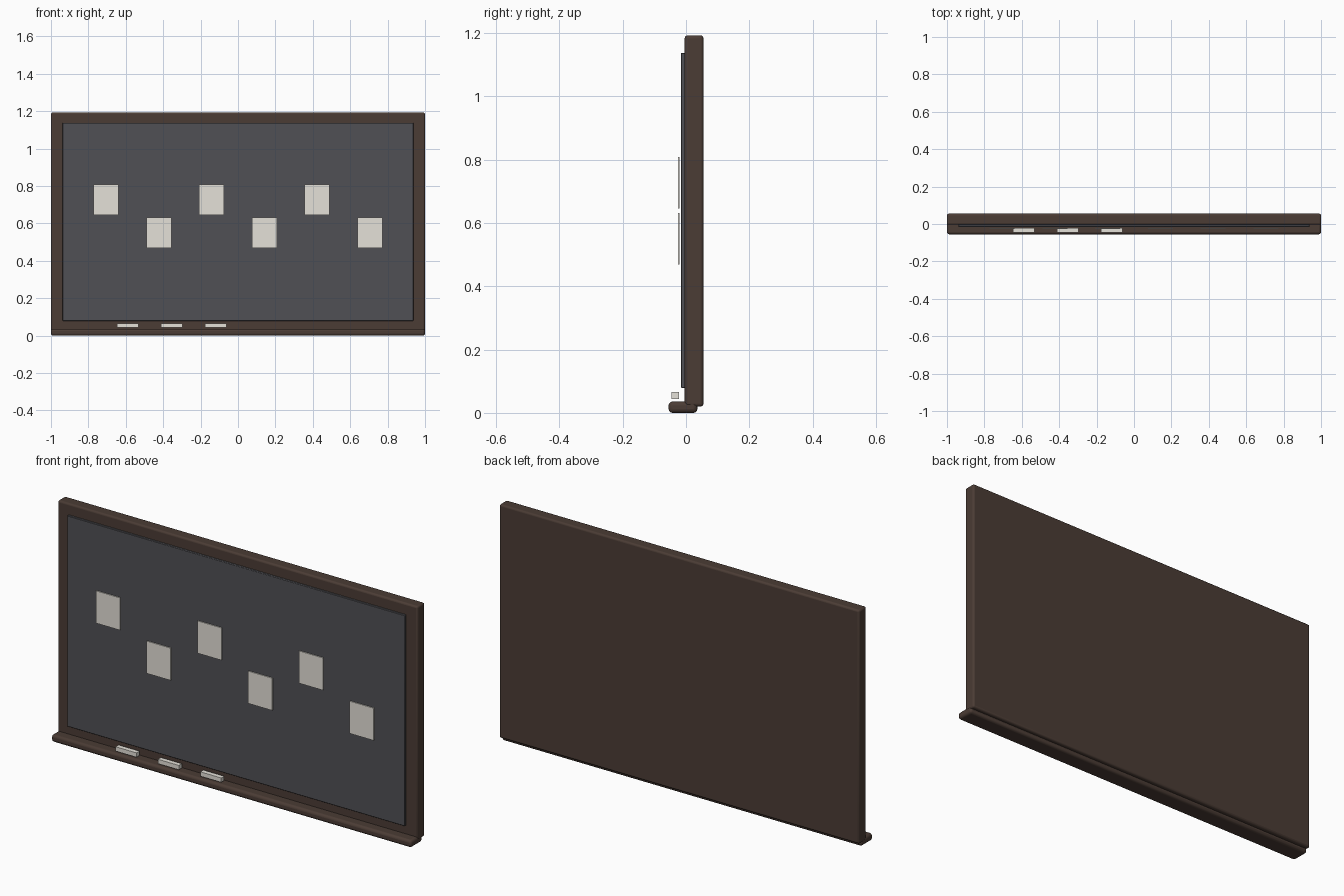
import bpy

if "Cube" in bpy.data.objects:
    bpy.data.objects.remove(bpy.data.objects["Cube"])


def material(name, rgb):
    m = bpy.data.materials.new(name)
    m.diffuse_color = (*rgb, 1)
    m.use_nodes = True
    m.node_tree.nodes["Principled BSDF"].inputs["Base Color"].default_value = m.diffuse_color
    return m


WOOD = material("dark_wood", (0.07, 0.045, 0.035))
SLATE = material("slate", (0.08, 0.08, 0.09))
PAPER = material("paper", (0.78, 0.75, 0.69))


def box(name, x, y, z, mat, bevel=0.0, segments=3):
    """Box spanning the (min, max) ranges x, y, z with optional rounded edges."""
    spans = (x, y, z)
    bpy.ops.mesh.primitive_cube_add(size=1, location=[(a + b) / 2 for a, b in spans])
    ob = bpy.context.object
    ob.name = name
    ob.scale = [b - a for a, b in spans]
    bpy.ops.object.transform_apply(location=False, rotation=False, scale=True)
    ob.data.materials.append(mat)
    if bevel:
        mod = ob.modifiers.new("rounded_edges", 'BEVEL')
        mod.width = bevel
        mod.segments = segments
        bpy.ops.object.shade_smooth_by_angle()
    return ob


# Backing frame, writing surface and ledge
box("frame", (-1, 1), (-0.004, 0.055), (0.02, 1.193), WOOD, 0.009)
box("writing_surface", (-0.938, 0.938), (-0.016, -0.003), (0.079, 1.138), SLATE, 0.002, 1)
box("chalk_tray", (-1, 1), (-0.055, 0.036), (0, 0.036), WOOD, 0.012)

# Paper notes in a zigzag row
for i in range(6):
    cx = -0.705 + 0.282 * i
    cz = 0.727 if i % 2 == 0 else 0.55
    box(f"note_{i + 1}", (cx - 0.067, cx + 0.067), (-0.0255, -0.0205),
        (cz - 0.081, cz + 0.081), PAPER)

# Chalk sticks above the tray
for i in range(3):
    cx = -0.59 + 0.2355 * i
    box(f"chalk_{i + 1}", (cx - 0.058, cx + 0.058), (-0.046, -0.022),
        (0.044, 0.066), PAPER)
